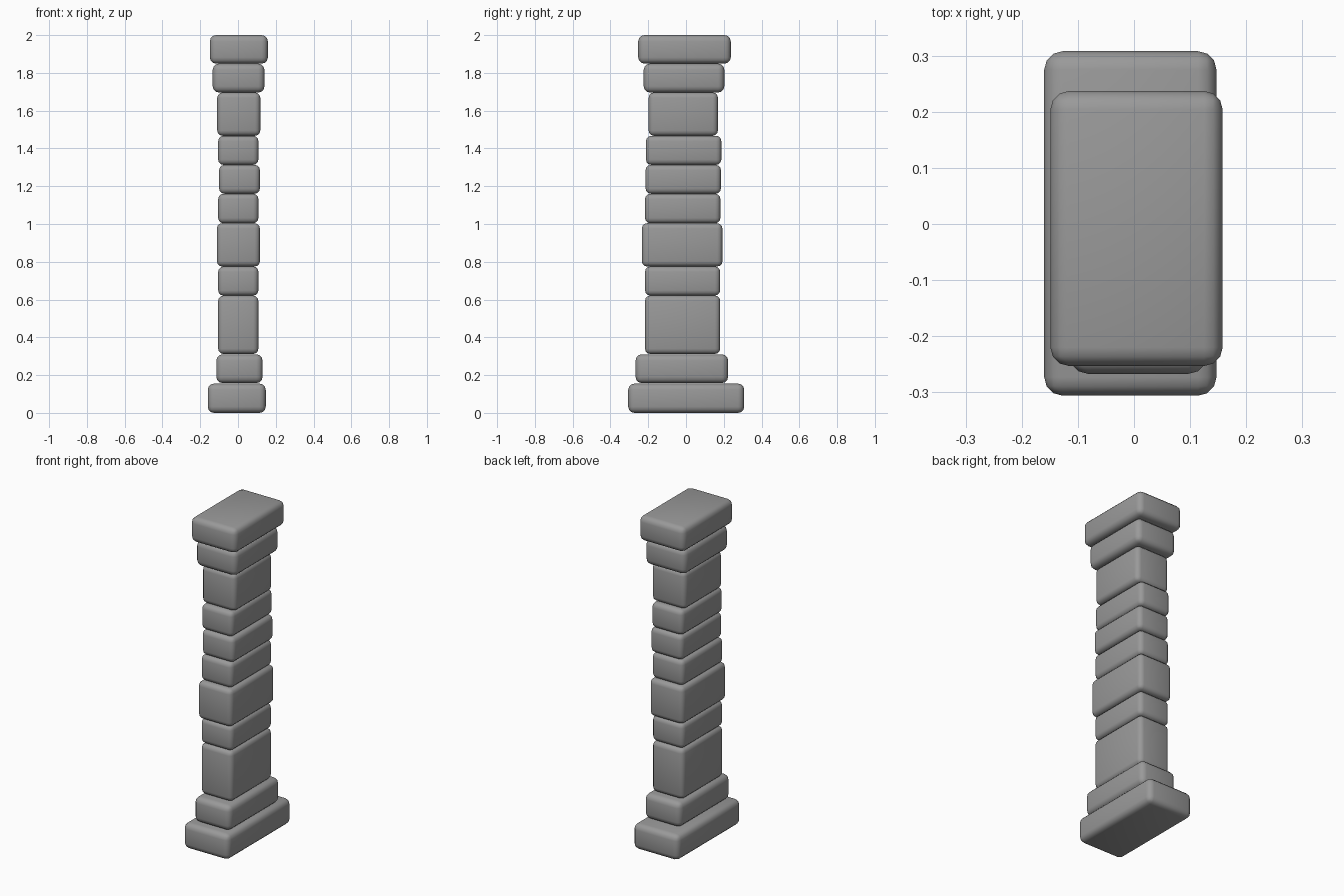
import bpy
import bmesh
import math

if "Cube" in bpy.data.objects:
    bpy.data.objects.remove(bpy.data.objects["Cube"], do_unlink=True)

stone = bpy.data.materials.new("grey stone")
stone.use_nodes = True
GREY = (0.32, 0.32, 0.32, 1)
stone.diffuse_color = GREY
stone.node_tree.nodes["Principled BSDF"].inputs["Base Color"].default_value = GREY


def block(name, x, y, z, round_=0.033):
    """Rounded stone block filling the given x, y and z ranges."""
    spans = (x, y, z)
    mesh = bpy.data.meshes.new(name)
    bm = bmesh.new()
    bmesh.ops.create_cube(bm, size=1)
    for v in bm.verts:
        v.co = [(a + b) / 2 + c * (b - a) for (a, b), c in zip(spans, v.co)]
    bmesh.ops.bevel(bm, geom=bm.edges[:], offset=round_, segments=3,
                    profile=0.5, affect='EDGES', clamp_overlap=True)
    bm.to_mesh(mesh)
    bm.free()
    mesh.materials.append(stone)
    obj = bpy.data.objects.new(name, mesh)
    bpy.context.collection.objects.link(obj)
    bpy.ops.object.select_all(action='DESELECT')
    obj.select_set(True)
    bpy.context.view_layer.objects.active = obj
    bpy.ops.object.shade_smooth_by_angle(angle=math.radians(40))


# Stepped base
block("base_slab", (-0.16, 0.147), (-0.306, 0.308), (0, 0.155))
block("base_step", (-0.115, 0.13), (-0.267, 0.223), (0.158, 0.31))

# Shaft of slightly uneven stones
shaft = [
    ((-0.105, 0.108), (-0.217, 0.181), (0.312, 0.621)),
    ((-0.105, 0.108), (-0.217, 0.181), (0.621, 0.775)),
    ((-0.112, 0.116), (-0.234, 0.193), (0.775, 1.004)),
    ((-0.105, 0.108), (-0.217, 0.182), (1.004, 1.160)),
    ((-0.100, 0.116), (-0.214, 0.185), (1.160, 1.313)),
    ((-0.105, 0.108), (-0.212, 0.187), (1.313, 1.467)),
    ((-0.110, 0.118), (-0.198, 0.169), (1.467, 1.696)),
]
for i, spans in enumerate(shaft, 1):
    block(f"shaft_stone_{i}", *spans, round_=0.028)

# Stepped cap
block("cap_step", (-0.134, 0.14), (-0.224, 0.203), (1.696, 1.849))
block("cap_slab", (-0.149, 0.158), (-0.253, 0.237), (1.849, 2.0))
